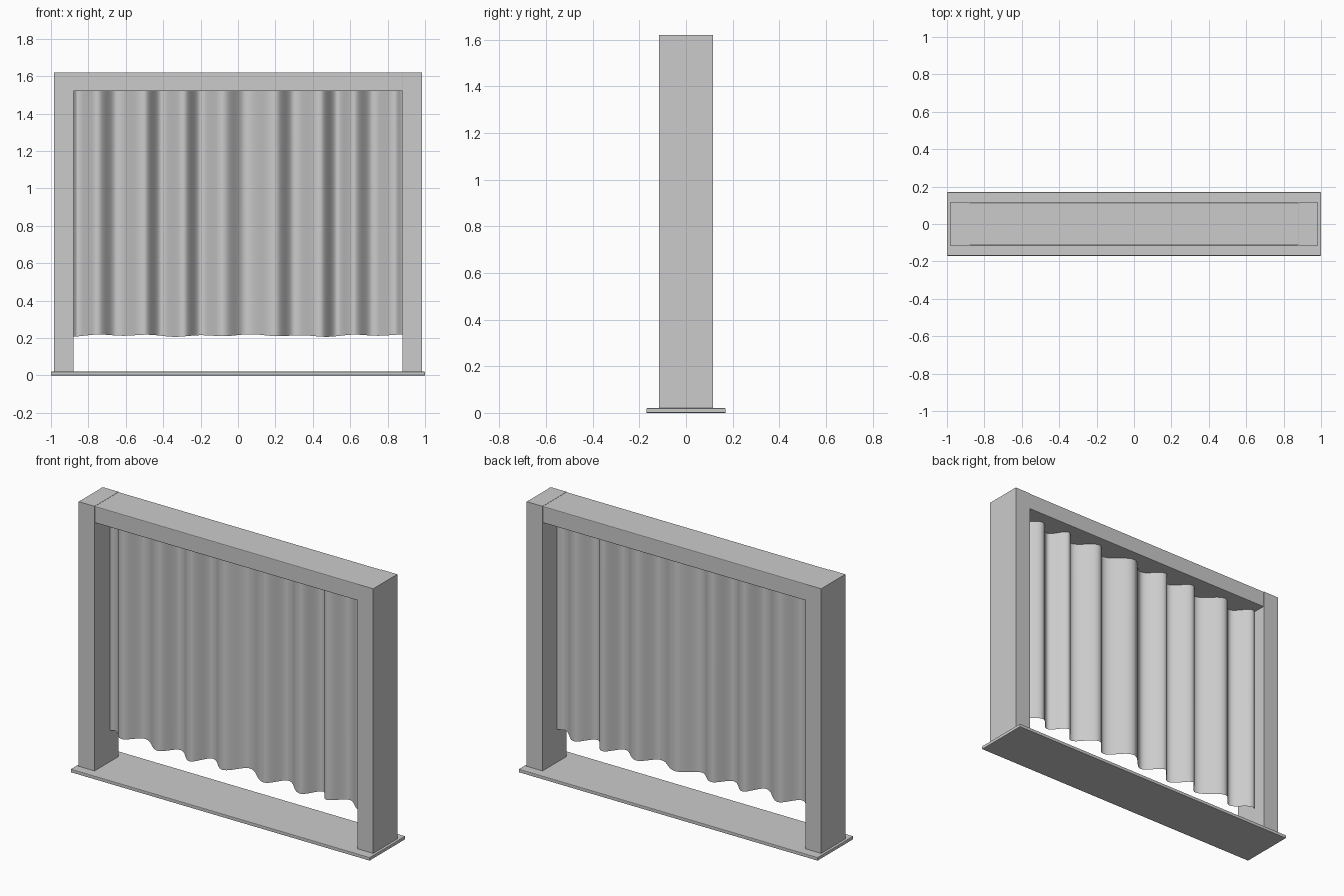
import bpy, bmesh, math

cube = bpy.data.objects.get("Cube")
if cube:
    bpy.data.objects.remove(cube, do_unlink=True)

grey = bpy.data.materials.new("light_grey")
grey.use_nodes = True
COLOUR = (0.6, 0.6, 0.6, 1)
grey.diffuse_color = COLOUR
grey.node_tree.nodes["Principled BSDF"].inputs["Base Color"].default_value = COLOUR


def add_object(name, bm):
    mesh = bpy.data.meshes.new(name)
    bm.to_mesh(mesh)
    bm.free()
    mesh.materials.append(grey)
    obj = bpy.data.objects.new(name, mesh)
    bpy.context.collection.objects.link(obj)
    return obj


def box(name, centre, size, bevel=0):
    bm = bmesh.new()
    bmesh.ops.create_cube(bm, size=1)
    bmesh.ops.scale(bm, vec=size, verts=bm.verts)
    bmesh.ops.translate(bm, vec=centre, verts=bm.verts)
    obj = add_object(name, bm)
    if bevel:
        mod = obj.modifiers.new("soft_edges", "BEVEL")
        mod.width = bevel
        mod.segments = 2
    return obj


# Frame: base plate, two posts and the top beam
box("base_plate", (0, 0, 0.01), (2, 0.34, 0.02), 0.003)
for name, side in (("left_post", 1), ("right_post", -1)):
    box(name, (side * 0.932, 0, 0.82), (0.106, 0.23, 1.6))
box("top_beam", (0, 0, 1.57), (1.76, 0.228, 0.1), 0.004)

# Curtain folds: alternating back and front crests along the width
FOLDS = [(-0.885, 0.03), (-0.86, 0.045), (-0.75, -0.04), (-0.65, 0.045),
         (-0.5, -0.05), (-0.41, 0.04), (-0.29, -0.045), (-0.2, 0.045),
         (-0.08, -0.035), (0.04, 0.05), (0.2, -0.04), (0.3, 0.05),
         (0.44, -0.04), (0.53, 0.05), (0.62, -0.04), (0.72, 0.04),
         (0.84, -0.04), (0.885, -0.02)]
STEPS = 10

# Hanging curtain sheet with a slightly uneven hem
bm = bmesh.new()
previous = None
for (x0, y0), (x1, y1) in zip(FOLDS, FOLDS[1:]):
    for i in range(STEPS):
        t = i / STEPS
        x = x0 + (x1 - x0) * t
        y = y0 + (y1 - y0) * (1 - math.cos(math.pi * t)) / 2
        hem = 0.213 + 0.004 * math.sin(x * 23) + 0.003 * math.sin(x * 9 + 1)
        column = [bm.verts.new((x, y, z)) for z in (hem, 1.525)]
        if previous:
            bm.faces.new((previous[0], column[0], column[1], previous[1]))
        previous = column
last = [bm.verts.new((*FOLDS[-1], z)) for z in (0.217, 1.525)]
bm.faces.new((previous[0], last[0], last[1], previous[1]))
for face in bm.faces:
    face.smooth = True
add_object("curtain", bm)
